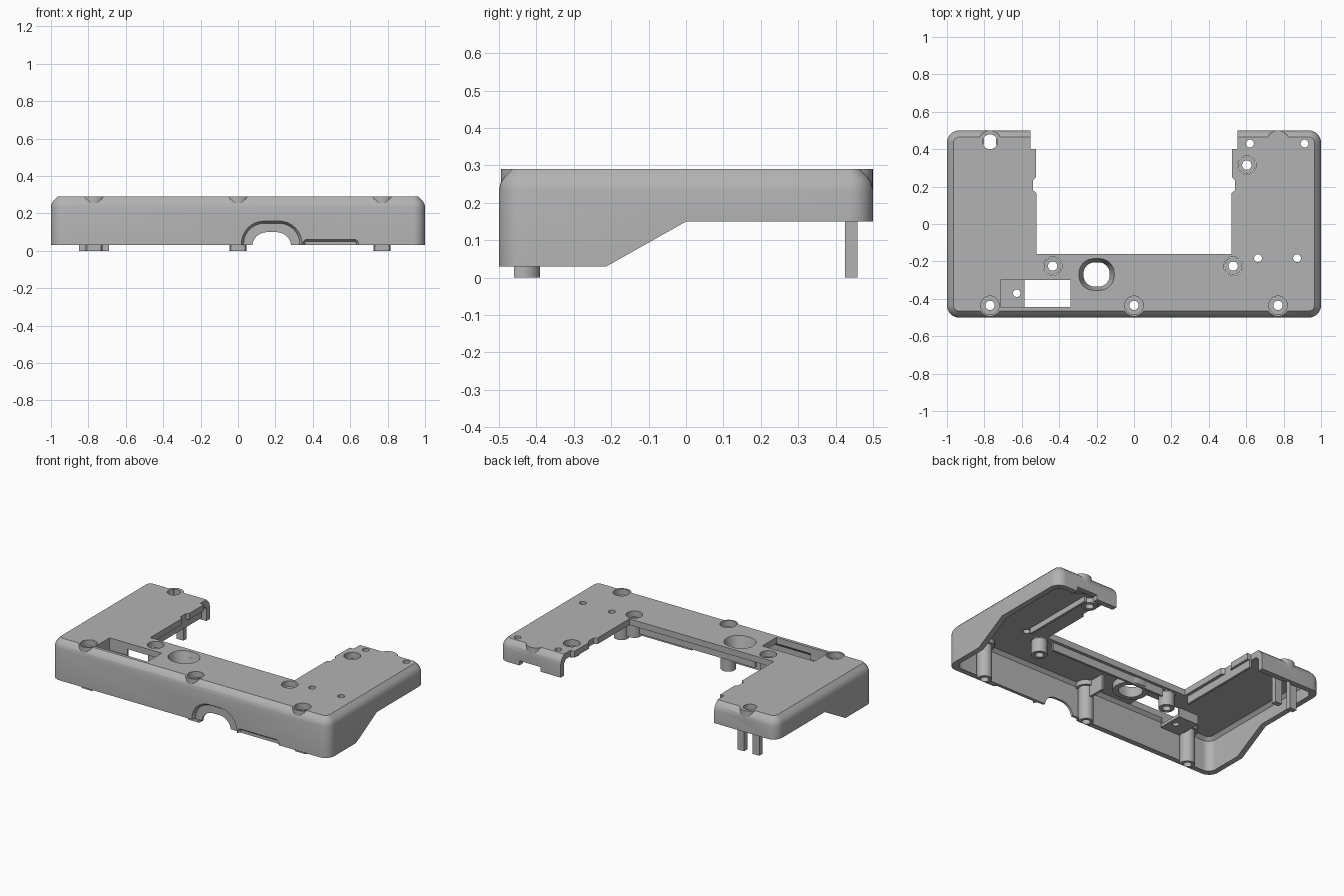
import bpy, bmesh, math
from mathutils import Vector

cube = bpy.data.objects.get("Cube")
if cube:
    bpy.data.objects.remove(cube, do_unlink=True)

grey = bpy.data.materials.new("plain_grey")
grey.use_nodes = True
grey.diffuse_color = (0.45, 0.45, 0.45, 1)
grey.node_tree.nodes["Principled BSDF"].inputs["Base Color"].default_value = (0.45, 0.45, 0.45, 1)


def loft(name, rings):
    """Closed solid through a stack of equal-length rings."""
    bm = bmesh.new()
    loops = [[bm.verts.new(p) for p in ring] for ring in rings]
    n = len(loops[0])
    for a, b in zip(loops, loops[1:]):
        for i in range(n):
            bm.faces.new((a[i], a[(i + 1) % n], b[(i + 1) % n], b[i]))
    bm.faces.new(loops[0][::-1])
    bm.faces.new(loops[-1])
    bmesh.ops.recalc_face_normals(bm, faces=bm.faces)
    mesh = bpy.data.meshes.new(name)
    bm.to_mesh(mesh)
    bm.free()
    mesh.materials.append(grey)
    ob = bpy.data.objects.new(name, mesh)
    bpy.context.collection.objects.link(ob)
    return ob


def rounded(cx, cy, hw, hh, r, n=8):
    pts = []
    for k, (sx, sy) in enumerate(((1, 1), (-1, 1), (-1, -1), (1, -1))):
        for i in range(n + 1):
            a = math.pi / 2 * (k + i / n)
            pts.append((cx + sx * (hw - r) + r * math.cos(a),
                        cy + sy * (hh - r) + r * math.sin(a)))
    return pts


def stack(name, layers):
    return loft(name, [[(x, y, z) for x, y in pts] for z, pts in layers])


def box(name, x0, x1, y0, y1, z0, z1):
    pts = [(x0, y0), (x1, y0), (x1, y1), (x0, y1)]
    return stack(name, [(z0, pts), (z1, pts)])


def cone(name, x, y, z0, z1, r0, r1, n=28):
    def ring(r):
        return [(x + r * math.cos(math.tau * i / n), y + r * math.sin(math.tau * i / n))
                for i in range(n)]
    return stack(name, [(z0, ring(r0)), (z1, ring(r1))])


def combine(target, tool, op="DIFFERENCE"):
    mod = target.modifiers.new("combine", "BOOLEAN")
    mod.operation, mod.solver, mod.object = op, "EXACT", tool
    bpy.context.view_layer.objects.active = target
    bpy.ops.object.modifier_apply(modifier=mod.name)
    bpy.data.objects.remove(tool, do_unlink=True)


# Hollow shell with softened top edge
edge = ((0, 0), (0.235, 0), (0.255, 0.005), (0.27, 0.015), (0.29, 0.035))
shell = stack("housing_shell", [(max(z, 0.03), rounded(0, 0, 1 - o, 0.5 - o, 0.065 - o)) for z, o in edge])
combine(shell, stack("cavity", [(z, rounded(0, 0, 0.965 - o, 0.465 - o, 0.05 - o))
                                for z, o in ((-0.1, 0), (0.23, 0), (0.25, 0.02))]))

# Sloping lower edge of both sides
slope = [(-0.213, -0.1), (-0.213, 0.03), (0, 0.15), (0.6, 0.15), (0.6, -0.1)]
combine(shell, loft("slope_cutter", [[(x, y, z) for y, z in slope] for x in (-1.2, 1.2)]))

# Open bay between the two arms
half = [(0.52, -0.16), (0.52, 0.165), (0.54, 0.18), (0.54, 0.235), (0.525, 0.25), (0.525, 0.4),
        (0.553, 0.4), (0.553, 0.7)]
bay = half + [(-x, y) for x, y in reversed(half)]
combine(shell, stack("bay_cutter", [(-0.1, bay), (0.5, bay)]))

# Screw pads that fill the softened edge
pads = [(-0.77, -0.435), (0, -0.435), (0.77, -0.435), (-0.77, 0.44), (0.77, 0.44)]
for x, y in pads:
    combine(shell, cone("pad", x, y, 0.22, 0.29, 0.06, 0.06), "UNION")

# Long front bosses, trimmed where they pass the wall, and short inner bosses
for x, y in pads[:3]:
    boss = cone("front_boss", x, y, 0, 0.27, 0.045, 0.045)
    combine(boss, box("trim", x - 0.1, x + 0.1, y - 0.1, -0.46, -0.1, 0.031))
    combine(shell, boss, "UNION")
inner = [(-0.435, -0.225), (0.53, -0.225), (0.603, 0.315)]
for (x, y), z in zip(inner, (0.16, 0.16, 0.22)):
    combine(shell, cone("inner_boss", x, y, z, 0.27, 0.047, 0.047), "UNION")

# Collar under the oval opening
oval = (-0.2, -0.27)
collar = rounded(*oval, 0.105, 0.095, 0.09)
combine(shell, stack("oval_collar", [(0.21, collar), (0.27, collar)]), "UNION")

# Counterbored screw holes
for x, y in pads[:3] + inner:
    combine(shell, cone("counterbore", x, y, 0.25, 0.4, 0.05, 0.05))
    combine(shell, cone("screw_hole", x, y, -0.1, 0.4, 0.025, 0.025))
for x, y in ((0.62, 0.43), (0.912, 0.43), (0.663, -0.183), (0.872, -0.183)):
    combine(shell, cone("small_hole", x, y, 0.1, 0.4, 0.021, 0.021))
combine(shell, cone("latch_hole", -0.77, 0.44, 0.1, 0.4, 0.04, 0.04))
combine(shell, box("latch_slot", -0.795, -0.745, 0.43, 0.475, 0.2, 0.4))

# Tapered oval opening and rectangular window
combine(shell, stack("oval_cutter", [(0.15, rounded(*oval, 0.07, 0.065, 0.06)),
                                     (0.21, rounded(*oval, 0.07, 0.065, 0.06)),
                                     (0.291, rounded(*oval, 0.095, 0.085, 0.08))]))
combine(shell, box("window_cutter", -0.715, -0.34, -0.445, -0.3, 0.2, 0.4))


# Front wall: stepped cable arch and a shallow finger recess
def arch(name, cx, hw, top, r, y0, y1, flare=0):
    return loft(name, [[(x, y, z) for x, z in rounded(cx, top - 0.2 + f, hw + f, 0.2, r + f)]
                       for y, f in ((y0, flare), (y1, 0))])


combine(shell, arch("arch_recess", 0.18, 0.15, 0.147, 0.11, -0.501, -0.48, 0.013))
combine(shell, arch("arch_opening", 0.18, 0.105, 0.1, 0.08, -0.6, -0.4))
combine(shell, arch("finger_recess", 0.495, 0.138, 0.05, 0.012, -0.501, -0.485, 0.012))

# Relief in the lower edge of the left rear wall
combine(shell, box("rear_relief", 0.7, 0.85, 0.45, 0.6, 0.1, 0.18))

# Window tab with its hole, hung below the top plate
tab = box("window_tab", -0.73, -0.585, -0.455, -0.29, 0.19, 0.21)
combine(tab, cone("tab_hole", -0.627, -0.37, 0.1, 0.3, 0.02, 0.02))
parts = [shell, tab]
for i, (y0, y1) in enumerate(((-0.455, -0.445), (-0.3, -0.29))):
    parts.append(box(f"tab_hanger_{i + 1}", -0.73, -0.585, y0, y1, 0.205, 0.255))
parts.append(box("tab_end_wall", -0.73, -0.715, -0.455, -0.29, 0.205, 0.255))

# Latch legs at the right rear
for i, x in enumerate((-0.825, -0.715)):
    parts.append(box(f"latch_leg_{i + 1}", x - 0.024, x + 0.024, 0.425, 0.458, 0, 0.255))

# Stiffening ribs under the plate around the bay
parts += [box("front_rib", -0.37, 0.46, -0.195, -0.18, 0.2, 0.255),
          box("left_rib", 0.655, 0.67, -0.14, 0.35, 0.215, 0.255),
          box("right_rib", -0.555, -0.54, -0.16, 0.4, 0.2, 0.255),
          box("centre_rib", -0.008, 0.008, -0.4, -0.28, 0.15, 0.255)]

# Smooth the curves, keep real edges crisp
for ob in parts:
    bpy.ops.object.select_all(action="DESELECT")
    ob.select_set(True)
    bpy.context.view_layer.objects.active = ob
    bpy.ops.object.shade_smooth_by_angle(angle=math.radians(30))
